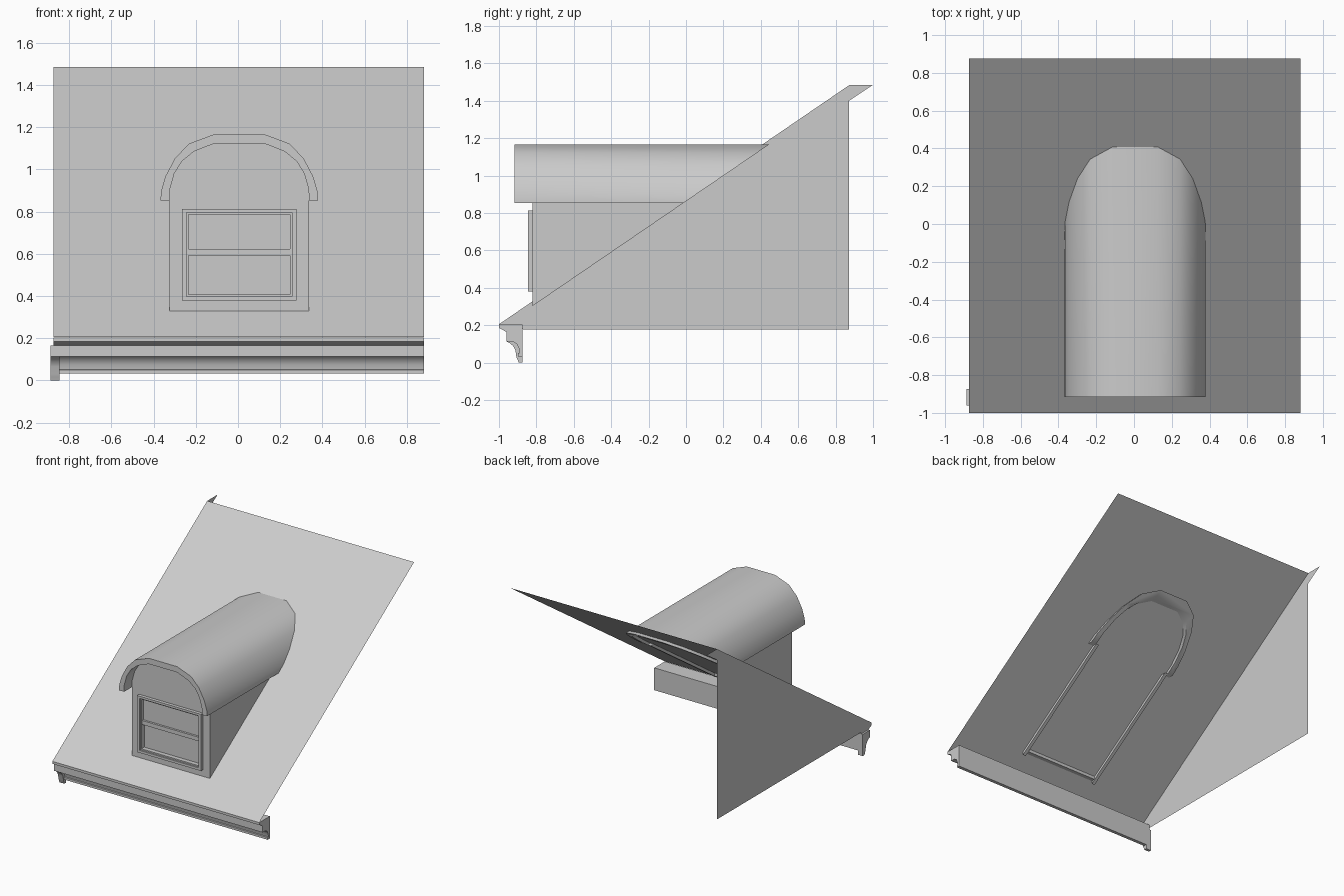
import bpy, bmesh
from mathutils import Vector

if "Cube" in bpy.data.objects:
    bpy.data.objects.remove(bpy.data.objects["Cube"], do_unlink=True)

grey = bpy.data.materials.new("plain_grey")
grey.use_nodes = True
COLOUR = (0.6, 0.6, 0.6, 1)
grey.diffuse_color = COLOUR
grey.node_tree.nodes["Principled BSDF"].inputs["Base Color"].default_value = COLOUR

LEFT, RIGHT = -0.874, 0.881      # roof ends in x
EAVE = Vector((0, -1, 0.205))    # lowest roof line
RIDGE = Vector((0, 0.875, 1.485))
SLOPE = (RIDGE.z - EAVE.z) / (RIDGE.y - EAVE.y)
CX = 0.006                       # dormer centre line
WALL_Y = -0.82                   # dormer front


def finish(name, bm, smooth=False):
    mesh = bpy.data.meshes.new(name)
    bm.to_mesh(mesh)
    bm.free()
    mesh.materials.append(grey)
    ob = bpy.data.objects.new(name, mesh)
    bpy.context.collection.objects.link(ob)
    if smooth:
        bpy.ops.object.select_all(action="DESELECT")
        ob.select_set(True)
        bpy.context.view_layer.objects.active = ob
        bpy.ops.object.shade_smooth_by_angle(angle=0.7)
    return ob


def prism(bm, points, offset):
    """Extrude a planar outline along an offset into a solid."""
    face = bm.faces.new([bm.verts.new(p) for p in points])
    if offset:
        out = bmesh.ops.extrude_face_region(bm, geom=[face], use_keep_orig=True)
        moved = [g for g in out["geom"] if isinstance(g, bmesh.types.BMVert)]
        bmesh.ops.translate(bm, verts=moved, vec=offset)
        bmesh.ops.recalc_face_normals(bm, faces=bm.faces)


def box(bm, x0, x1, y0, y1, z0, z1):
    prism(bm, [(x0, y0, z0), (x1, y0, z0), (x1, y0, z1), (x0, y0, z1)], (0, y1 - y0, 0))


def ring(bm, half, z0, z1, inner, iz0, iz1, y0, y1):
    """Rectangular frame around an opening, facing the front."""
    for side in (-1, 1):
        a, b = sorted((CX + side * inner, CX + side * half))
        box(bm, a, b, y0, y1, z0, z1)
    box(bm, CX - inner, CX + inner, y0, y1, z0, iz0)
    box(bm, CX - inner, CX + inner, y0, y1, iz1, z1)


def trim_to_roof(bm):
    """Cut away what lies well below the roof slope."""
    out = bmesh.ops.bisect_plane(
        bm, geom=bm.verts[:] + bm.edges[:] + bm.faces[:], dist=1e-5,
        plane_co=EAVE - Vector((0, 0, 0.025)), plane_no=(0, -SLOPE, 1), clear_inner=True)
    cut = [g for g in out["geom_cut"] if isinstance(g, bmesh.types.BMEdge)]
    bmesh.ops.holes_fill(bm, edges=cut)


def mirrored(half):
    """Full arch outline, left to right, from its right half (top first)."""
    return [(CX - x, z) for x, z in reversed(half)] + [(CX + x, z) for x, z in half]


# Sloping roof sheet
bm = bmesh.new()
prism(bm, [(LEFT, EAVE.y, EAVE.z), (RIGHT, EAVE.y, EAVE.z),
           (RIGHT, RIDGE.y, RIDGE.z), (LEFT, RIDGE.y, RIDGE.z)], None)
finish("roof_slope", bm)

# Triangular gable sheet with its small overhang at the ridge
bm = bmesh.new()
gable = [(EAVE.y, EAVE.z), (-0.87, 0.178), (0.872, 0.178), (0.872, 1.4), (1.0, 1.485), (RIDGE.y, RIDGE.z)]
prism(bm, [(LEFT, y, z) for y, z in gable], None)
finish("gable_wall", bm)

# Eave cornice: crown, flat frieze and lower moulding
BACK = -0.873
crown = [(BACK, 0.204), (-1, 0.204), (-1, 0.185), (-0.985, 0.178), (-0.965, 0.166), (BACK, 0.166)]
frieze = [(BACK, 0.166), (-0.96, 0.166), (-0.96, 0.113), (BACK, 0.113)]
moulding = [(BACK, 0.113), (-0.925, 0.113), (-0.905, 0.1), (-0.893, 0.075), (-0.889, 0.052),
            (-0.898, 0.05), (-0.898, 0.033), (BACK, 0.033)]
cap = [(BACK, 0.113), (-0.96, 0.113), (-0.945, 0.106), (-0.925, 0.09), (-0.912, 0.065),
       (-0.907, 0.03), (-0.9, 0.015), (-0.895, 0), (BACK, 0)]
for name, profile, x0, x1 in (("eave_crown", crown, LEFT, RIGHT),
                              ("eave_frieze", frieze, -0.888, RIGHT),
                              ("eave_moulding", moulding, -0.846, RIGHT),
                              ("eave_end_bracket", cap, -0.888, -0.846)):
    bm = bmesh.new()
    prism(bm, [(x0, y, z) for y, z in profile], (x1 - x0, 0, 0))
    finish(name, bm, smooth=True)

# Vaulted dormer roof shell
outer = mirrored([(0.12, 1.166), (0.238, 1.122), (0.305, 1.052), (0.35, 0.967), (0.371, 0.895), (0.373, 0.853)])
inner = mirrored([(0.12, 1.122), (0.215, 1.085), (0.272, 1.038), (0.308, 0.98), (0.329, 0.905), (0.33, 0.853)])
bm = bmesh.new()
prism(bm, [(x, -0.917, z) for x, z in outer + inner[::-1]], (0, 1.6, 0))
trim_to_roof(bm)
finish("dormer_vault", bm, smooth=True)

# Arched panel over the window
bm = bmesh.new()
prism(bm, [(x, WALL_Y, z) for x, z in inner], (0, 0.03, 0))
finish("dormer_arch_panel", bm)

# Dormer cheeks and front wall with its window opening
bm = bmesh.new()
for side in (-1, 1):
    a, b = sorted((CX + side * 0.305, CX + side * 0.33))
    box(bm, a, b, WALL_Y, 0.2, 0.25, 0.853)
trim_to_roof(bm)
finish("dormer_cheeks", bm)
bm = bmesh.new()
ring(bm, 0.33, 0.325, 0.853, 0.25, 0.398, 0.796, WALL_Y, WALL_Y + 0.03)
finish("dormer_front_wall", bm)

# Window casing, inner frame, sashes and panes
bm = bmesh.new()
ring(bm, 0.271, 0.379, 0.813, 0.25, 0.398, 0.796, -0.845, WALL_Y)
finish("window_casing", bm)
bm = bmesh.new()
ring(bm, 0.25, 0.398, 0.796, 0.241, 0.408, 0.787, -0.834, -0.79)
box(bm, CX - 0.241, CX + 0.241, -0.828, -0.79, 0.592, 0.623)
finish("window_sash", bm)
for name, y, z0, z1 in (("upper_pane", -0.812, 0.623, 0.787), ("lower_pane", -0.8, 0.408, 0.592)):
    bm = bmesh.new()
    box(bm, CX - 0.241, CX + 0.241, y, y + 0.008, z0, z1)
    finish(name, bm)
